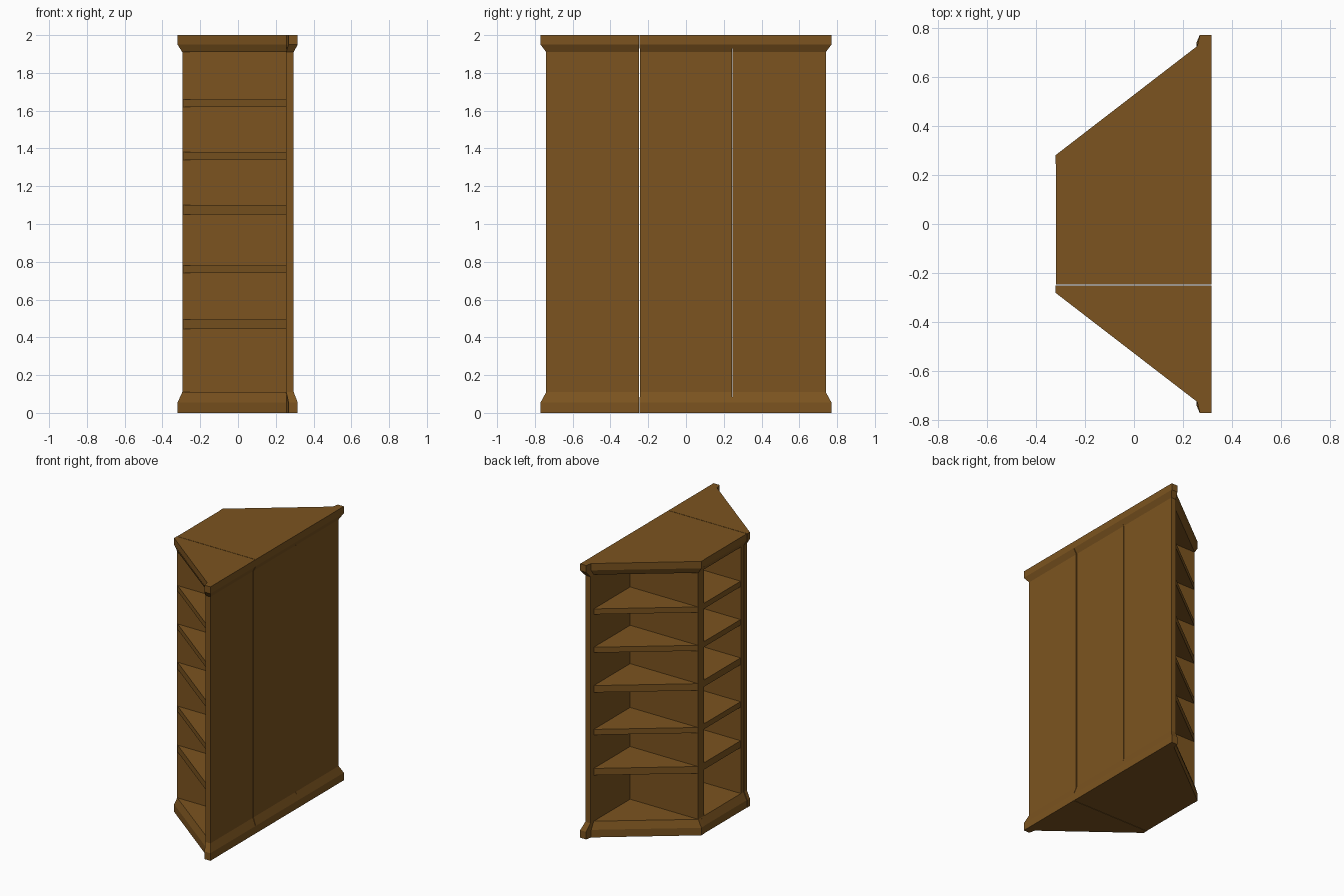
import bpy, bmesh

if "Cube" in bpy.data.objects:
    bpy.data.objects.remove(bpy.data.objects["Cube"])

wood = bpy.data.materials.new("brown_wood")
wood.diffuse_color = (0.20, 0.088, 0.014, 1)
wood.use_nodes = True
wood.node_tree.nodes["Principled BSDF"].inputs["Base Color"].default_value = wood.diffuse_color

SHELVES = [(0.445, 0.495), (0.74, 0.78), (1.05, 1.10), (1.34, 1.38), (1.62, 1.66)]
Z0, Z1 = 0.11, 1.91          # floor and ceiling of the compartments
FRONT, INNER, BACK = -0.295, 0.255, 0.295


def loft(name, rings):
    """Solid through a stack of (z, outline) rings with equal point counts."""
    bm = bmesh.new()
    loops = [[bm.verts.new((x, y, z)) for x, y in pts] for z, pts in rings]
    n = len(loops[0])
    for lo, hi in zip(loops, loops[1:]):
        for i in range(n):
            j = (i + 1) % n
            bm.faces.new((lo[i], lo[j], hi[j], hi[i]))
    bm.faces.new(loops[0][::-1])
    bm.faces.new(loops[-1])
    bmesh.ops.recalc_face_normals(bm, faces=bm.faces)
    me = bpy.data.meshes.new(name)
    bm.to_mesh(me)
    bm.free()
    me.materials.append(wood)
    ob = bpy.data.objects.new(name, me)
    bpy.context.collection.objects.link(ob)
    return ob


def slab(name, pts, z0, z1):
    return loft(name, [(z0, pts), (z1, pts)])


def rect(x0, x1, y0, y1):
    return [(x0, y0), (x1, y0), (x1, y1), (x0, y1)]


def mouldings(name, outer, inner):
    """Flared plinth and matching cornice."""
    loft(name + "_plinth", [(0, outer), (0.055, outer), (Z0, inner)])
    loft(name + "_cornice", [(Z1, inner), (1.95, outer), (2, outer)])


# Straight middle bookcase, open towards -x
W = 0.243
mouldings("middle", rect(-0.318, 0.316, -0.247, 0.247), rect(FRONT, BACK, -W, W))
slab("middle_back_panel", rect(INNER, BACK, -W, W), Z0, Z1)
for side, s in (("right", -1), ("left", 1)):
    slab(f"middle_{side}_upright", rect(FRONT, INNER, s * W, s * (W - 0.03)), Z0, Z1)
for i, (a, b) in enumerate(SHELVES, 1):
    slab(f"middle_shelf_{i}", rect(FRONT + 0.003, INNER, -W + 0.03, W - 0.03), a, b)

# Wedge-shaped end bookcases, open along the slanted edge
for side, s, start in (("right", -1, 0.25), ("left", 1, 0.245)):
    def flip(pts):
        return [(x, s * y) for x, y in pts]

    outer = [(0.316, start), (0.316, 0.77), (0.268, 0.77), (0.258, 0.725),
             (-0.32, 0.28), (-0.32, start)]
    inner = [(BACK, start), (BACK, 0.74), (INNER, 0.74), (INNER, 0.70),
             (FRONT, 0.28), (FRONT, start)]
    mouldings(f"{side}_wedge", flip(outer), flip(inner))
    slab(f"{side}_wedge_back_panel", flip(rect(INNER, BACK, start, 0.74)), Z0, Z1)
    slab(f"{side}_wedge_upright", flip(rect(FRONT, INNER, start, 0.28)), Z0, Z1)
    shelf = [(INNER, 0.28), (INNER, 0.70), (FRONT + 0.003, 0.28)]
    for i, (a, b) in enumerate(SHELVES, 1):
        slab(f"{side}_wedge_shelf_{i}", flip(shelf), a, b)
